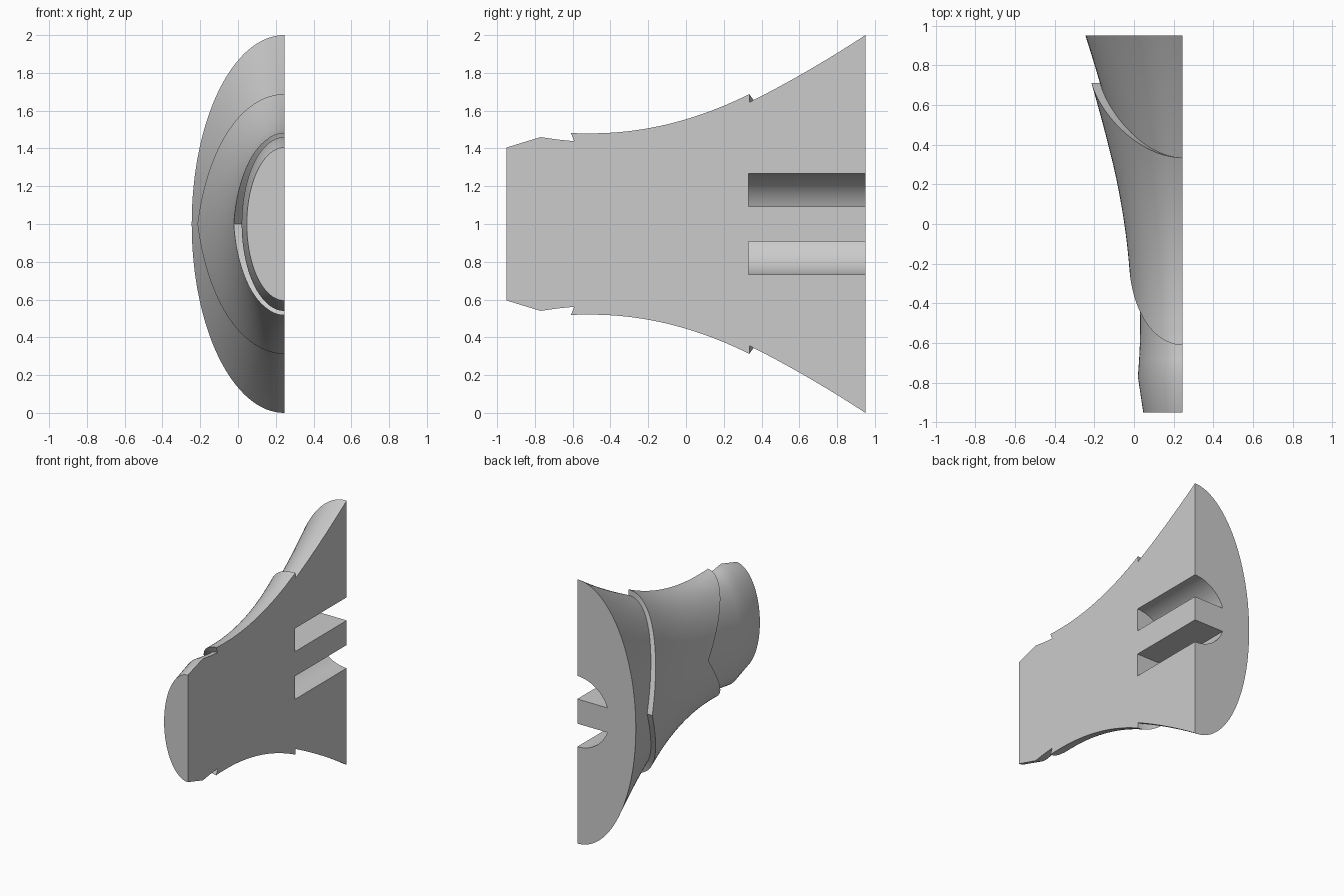
import bpy, bmesh, math

if "Cube" in bpy.data.objects:
    bpy.data.objects.remove(bpy.data.objects["Cube"])

CUT_X = 0.245      # plane of the flat cut side
MID_Z = 1.0        # height of the long axis
FLATTEN = 0.49     # width of the ellipse against its height
STEPS = 64         # even, so a vertex falls on the side ridge
SLEEVE = 0.043     # sleeve thickness
NOSE = [(-0.95, 0.405), (-0.77, 0.46), (-0.68, 0.447), (-0.59, 0.438)]

grey = bpy.data.materials.new("plain grey")
grey.use_nodes = True
grey.diffuse_color = (0.6, 0.6, 0.6, 1)
grey.node_tree.nodes["Principled BSDF"].inputs["Base Color"].default_value = (0.6, 0.6, 0.6, 1)


def radius(y):
    """Half height of the core at depth y."""
    for (y0, r0), (y1, r1) in zip(NOSE, NOSE[1:]):
        if y <= y1:
            return r0 + (r1 - r0) * (y - y0) / (y1 - y0)
    if y < 0.33:
        return 0.437 + 0.2975 * max(0, y + 0.5) ** 2
    t = y - 0.33
    return 0.642 + 0.5 * t + 0.125 * t * t


def point(y, angle, extra=0.0):
    """Point on the half ellipse, with the angle measured from the top."""
    r = radius(y)
    return (CUT_X - (r * FLATTEN + extra) * math.sin(angle), y,
            MID_Z + (r + extra) * math.cos(angle))


def loft(name, loops):
    """Solid through matching closed loops, capped at both ends."""
    bm = bmesh.new()
    rings = [[bm.verts.new(p) for p in loop] for loop in loops]
    for a, b in zip(rings, rings[1:]):
        for i in range(len(a)):
            j = (i + 1) % len(a)
            bm.faces.new((a[i], a[j], b[j], b[i]))
    bm.faces.new(rings[0])
    bm.faces.new(reversed(rings[-1]))
    bmesh.ops.recalc_face_normals(bm, faces=bm.faces)
    mesh = bpy.data.meshes.new(name)
    bm.to_mesh(mesh)
    bm.free()
    mesh.materials.append(grey)
    obj = bpy.data.objects.new(name, mesh)
    bpy.context.collection.objects.link(obj)
    return obj


def activate(obj):
    bpy.ops.object.select_all(action='DESELECT')
    obj.select_set(True)
    bpy.context.view_layer.objects.active = obj


def smooth(obj):
    activate(obj)
    bpy.ops.object.shade_smooth_by_angle(angle=math.radians(30))


angles = [math.pi * i / STEPS for i in range(STEPS + 1)]

# Flared core, half an ellipse in section
depths = [y for y, r in NOSE]
depths += [-0.5 + 0.83 * i / 16 for i in range(17)]
depths += [0.33 + 0.62 * i / 12 for i in range(1, 13)]
core = loft("flared_core", [[point(y, a) for a in angles] for y in depths])

# Two slots in the back, leaving a flat bar between them
SLOT_R, BAR = 0.268, 0.093
start = math.asin(BAR / SLOT_R)
for name, side in (("upper_slot", 1), ("lower_slot", -1)):
    arc = [start + (math.pi - 2 * start) * i / 40 for i in range(41)]
    cutter = loft(name + "_cutter", [
        [(CUT_X + SLOT_R * math.cos(t), y, MID_Z + side * SLOT_R * math.sin(t)) for t in arc]
        for y in (0.33, 1.1)])
    cutter.hide_render = True
    activate(core)
    mod = core.modifiers.new(name, 'BOOLEAN')
    mod.operation = 'DIFFERENCE'
    mod.solver = 'EXACT'
    mod.object = cutter
    bpy.ops.object.modifier_apply(modifier=name)
    bpy.data.objects.remove(cutter)
smooth(core)

# Raised sleeve whose ends sweep back to a point at the side
sections = []
for a in angles:
    sweep = 0.375 * (1 - abs(math.cos(a)))
    front, back = -0.61 + sweep, 0.335 + sweep
    spread = [i / 24 for i in range(25)]
    outer = [point(front + (back - front) * t, a, SLEEVE) for t in spread]
    lip = front + 0.02   # undercut front lip
    inner = [point(lip + (back - lip) * t, a, -0.004) for t in spread]
    sections.append(outer + inner[::-1])
smooth(loft("raised_sleeve", sections))
